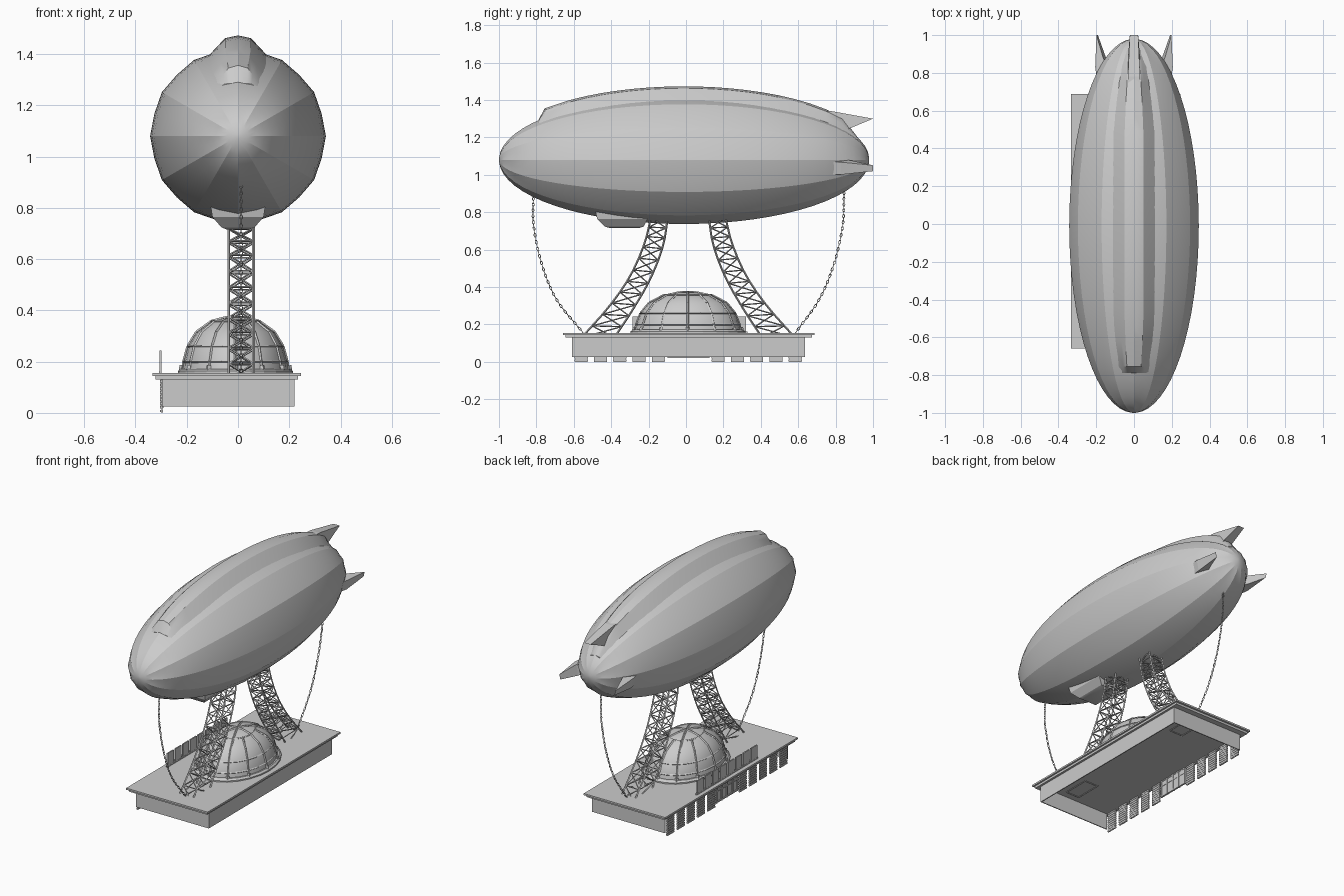
import bpy, bmesh, math
from mathutils import Vector, Matrix

if "Cube" in bpy.data.objects:
    bpy.data.objects.remove(bpy.data.objects["Cube"])

CZ, CY, A, R = 1.08, -0.01, 0.99, 0.343   # hull centre, half length, radius
OX = 0.012                                # centre line of legs and chains

def finish(name, bm, angle=None):
    bmesh.ops.recalc_face_normals(bm, faces=bm.faces)
    me = bpy.data.meshes.new(name)
    bm.to_mesh(me)
    bm.free()
    ob = bpy.data.objects.new(name, me)
    bpy.context.collection.objects.link(ob)
    if angle:
        bpy.ops.object.select_all(action='DESELECT')
        ob.select_set(True)
        bpy.context.view_layer.objects.active = ob
        bpy.ops.object.shade_smooth_by_angle(angle=math.radians(angle))
    return ob

def box(bm, x0, x1, y0, y1, z0, z1):
    m = Matrix.Translation(((x0 + x1) / 2, (y0 + y1) / 2, (z0 + z1) / 2))
    bmesh.ops.create_cube(bm, size=1, matrix=m @ Matrix.Diagonal((x1 - x0, y1 - y0, z1 - z0, 1)))

def bar(bm, p, q, r=0.004):
    p, q = Vector(p), Vector(q)
    rot = (q - p).to_track_quat('Z', 'Y').to_matrix().to_4x4()
    bmesh.ops.create_cone(bm, cap_ends=True, segments=4, radius1=r, radius2=r, depth=(q - p).length,
                          matrix=Matrix.Translation((p + q) / 2) @ rot)

def loft(bm, rings, closed=True, caps=True):
    vs = [[bm.verts.new(p) for p in ring] for ring in rings]
    n = len(vs[0])
    for a, b in zip(vs, vs[1:]):
        for i in range(n if closed else n - 1):
            bm.faces.new((a[i], a[(i + 1) % n], b[(i + 1) % n], b[i]))
    if caps:
        bm.faces.new(vs[0])
        bm.faces.new(vs[-1])

def hull_r(y):
    return R * math.sqrt(max(0, 1 - ((y - CY) / A) ** 2))

def spline(pts, t):
    # smooth Catmull-Rom position along points, t in 0..1
    p = [Vector(q) for q in pts]
    p = [2 * p[0] - p[1]] + p + [2 * p[-1] - p[-2]]
    s = t * (len(pts) - 1)
    i = min(int(s), len(pts) - 2)
    u = s - i
    a, b, c, d = p[i:i + 4]
    return 0.5 * (2 * b + (c - a) * u + (2 * a - 5 * b + 4 * c - d) * u * u + (3 * b - a - 3 * c + d) * u ** 3)

# Hull: twelve gores, puckered at both ends
bm = bmesh.new()
rings = []
for k in range(33):
    t = 0.03 + (math.pi - 0.06) * k / 32
    r, y = R * math.sin(t), CY - A * math.cos(t)
    pucker = 0.985 - 0.10 * max(0, (0.6 - math.sin(t)) / 0.6)
    rings.append([(r * (pucker if i % 2 else 1) * math.cos(i * math.pi / 12), y,
                   CZ + r * (pucker if i % 2 else 1) * math.sin(i * math.pi / 12)) for i in range(24)])
loft(bm, rings)
finish("hull", bm, 18)

# Ridge along the top of the hull
bm = bmesh.new()
rings = []
for k in range(21):
    y = -0.79 + 1.71 * k / 20 if k != 1 else -0.755
    h = 0.0 if k in (0, 20) else 0.05
    r = hull_r(y)
    s = min(1, r / 0.3)
    prof = [(0.115, -0.025), (0.075, h * 0.45 - 0.005), (0.05, h * 0.9 - 0.004), (0, h)]
    half = [(x * s, y, CZ + math.sqrt(r * r - (x * s) ** 2 * (1 if i == 0 else 0.5)) + d * (0.4 if i == 0 else 1))
            for i, (x, d) in enumerate(prof)]
    rings.append(half + [(-x, yy, z) for x, yy, z in half[-2::-1]])
loft(bm, rings)
finish("hull_ridge", bm, 25)

# Gondola under the hull
bm = bmesh.new()
loft(bm, [[(-w, y0, z), (w, y0, z), (w, y1, z), (-w, y1, z)] for w, y0, y1, z in
          [(0.045, -0.41, -0.25, 0.716), (0.065, -0.435, -0.225, 0.724),
           (0.10, -0.475, -0.205, 0.765), (0.11, -0.49, -0.20, 0.83)]])
finish("gondola", bm, 25)

# Tail fins: one on top, one on each side
def fin(name, angle, prof, w0, w1):
    bm = bmesh.new()
    rot = Matrix.Rotation(math.radians(angle), 3, 'Y')
    sides = []
    for s in (-1, 1):
        sides.append([rot @ Vector((s * (w1 if y > 0.95 else w0), y, r)) + Vector((0, 0, CZ)) for y, r in prof])
    loft(bm, sides)
    finish(name, bm)
fin("top_fin", 0, [(0.6, 0.27), (0.78, 0.26), (1.0, 0.22), (0.88, 0.17), (0.75, 0.12)], 0.032, 0.022)
for s, n in ((1, "right_fin"), (-1, "left_fin")):
    fin(n, 103 * s, [(0.74, 0.19), (0.83, 0.203), (1.0, 0.2), (0.88, 0.16), (0.8, 0.12)], 0.034, 0.016)

# Curved lattice legs
INNER = [(0.11, 0.77), (0.135, 0.62), (0.20, 0.45), (0.29, 0.29), (0.395, 0.13)]
OUTER = [(0.20, 0.77), (0.235, 0.63), (0.31, 0.46), (0.42, 0.30), (0.57, 0.13)]
N = 11
for s, n in ((1, "back_leg"), (-1, "front_leg")):
    bm = bmesh.new()
    st = []
    for k in range(N + 1):
        a, b = spline([(*p, 0) for p in INNER], k / N), spline([(*p, 0) for p in OUTER], k / N)
        st.append([Vector((OX + dx, 0.012 + s * p.x, p.y)) for dx, p in
                   ((-0.048, a), (0.048, a), (0.048, b), (-0.048, b))])
    for k, c in enumerate(st):
        for i in range(4):
            j = (i + 1) % 4
            bar(bm, c[i], c[j], 0.0035)
            if k < N:
                d = st[k + 1]
                bar(bm, c[i], d[i], 0.0055)
                if i % 2 == 0 or k % 2:
                    bar(bm, c[i], d[j], 0.0035)
                if i % 2 == 0 or not k % 2:
                    bar(bm, c[j], d[i], 0.0035)
    finish(n, bm)

# Mooring chains made of alternating links
def chain(name, pts, count=46):
    bm = bmesh.new()
    for k in range(count):
        p, q = (spline([(OX, *a) for a in pts], (k + e) / count) for e in (0, 1))
        d = q - p
        m = Matrix.Translation((p + q) / 2) @ d.to_track_quat('Z', 'X').to_matrix().to_4x4() \
            @ Matrix.Rotation(math.pi / 2 * (k % 2), 4, 'Z')
        ln, w = d.length * 0.62, 0.0055
        loop = [m @ Vector((w * math.cos(a), 0, ln * math.sin(a))) for a in
                [math.pi / 4 * i for i in range(8)]]
        for i in range(8):
            bar(bm, loop[i], loop[(i + 1) % 8], 0.002)
    finish(name, bm)
chain("front_chain", [(-0.815, 0.91), (-0.815, 0.73), (-0.77, 0.52), (-0.69, 0.33), (-0.55, 0.155)])
chain("back_chain", [(0.845, 0.91), (0.838, 0.73), (0.79, 0.52), (0.71, 0.33), (0.585, 0.155)])

# Glazed dome with raised ribs and a foot ring
DC = Vector((-0.01, 0.01, 0))
PROF = [(1.0, 0.15), (0.97, 0.2), (0.89, 0.26), (0.73, 0.315), (0.45, 0.357), (0.2, 0.371), (0.01, 0.374)]
def dome_pt(i, f, z, n=24):
    a = 2 * math.pi * i / n
    return DC + Vector((0.208 * f * math.cos(a), 0.285 * f * math.sin(a), z))
bm = bmesh.new()
loft(bm, [[dome_pt(i, f, z) for i in range(24)] for f, z in PROF])
finish("dome", bm, 30)
bm = bmesh.new()
for i in range(24):
    for k, (f, z) in enumerate(PROF[:-1]):
        if i % 2 == 0 and (k < 4 or i % 4 == 0):
            bar(bm, dome_pt(i, f, z), dome_pt(i, *PROF[k + 1]), 0.006)
        if k in (1, 2, 4):
            bar(bm, dome_pt(i, f, z), dome_pt(i + 1, f, z), 0.005)
    if i % 2 == 0:
        bar(bm, dome_pt(i, 1.03, 0.15), dome_pt(i, 1.0, 0.185), 0.01)
finish("dome_ribs", bm)
bm = bmesh.new()
loft(bm, [[dome_pt(i, f, z) for i in range(24)] for f, z in
          ((1.08, 0.153), (1.08, 0.163), (1.03, 0.172), (0.98, 0.172))])
finish("dome_foot", bm)

# Roof slab in two steps
bm = bmesh.new()
box(bm, -0.333, 0.245, -0.658, 0.687, 0.144, 0.155)
box(bm, -0.322, 0.234, -0.645, 0.674, 0.13, 0.144)
finish("roof", bm)

# Walls, open below and on the shutter side
bm = bmesh.new()
T = 0.006
box(bm, 0.22 - T, 0.22, -0.61, 0.637, 0.025, 0.132)
box(bm, -0.297, 0.22, -0.61, -0.61 + T, 0.025, 0.132)
box(bm, -0.297, 0.22, 0.637 - T, 0.637, 0.025, 0.132)
finish("walls", bm)

# Slatted shutters on the left side
bm = bmesh.new()
for s in (-1, 1):
    for k in range(5):
        y = 0.012 + s * (0.16 + 0.103 * k)
        box(bm, -0.299, -0.295, y - 0.034, y + 0.034, 0.0, 0.132)
        for j in range(9):
            z = 0.003 + j * 0.0145
            box(bm, -0.304, -0.293, y - 0.035, y + 0.035, z, z + 0.009)
finish("shutters", bm)

# Glazed entrance in the middle of the shutter side
bm = bmesh.new()
box(bm, -0.296, -0.293, -0.095, 0.12, 0.025, 0.132)
for k in range(5):
    y = -0.095 + 0.215 * k / 4
    box(bm, -0.303, -0.29, y - 0.005, y + 0.005, 0.02, 0.132)
for z in (0.025, 0.095, 0.127):
    box(bm, -0.302, -0.291, -0.095, 0.12, z - 0.004, z + 0.004)
finish("entrance", bm)

# Row of plain blank sign panels on a rail
bm = bmesh.new()
box(bm, -0.308, -0.298, -0.29, 0.33, 0.155, 0.163)
for k in range(8):
    y = -0.285 + k * 0.0775
    box(bm, -0.307, -0.299, y, y + 0.062, 0.16, 0.243)
finish("sign_panels", bm)
